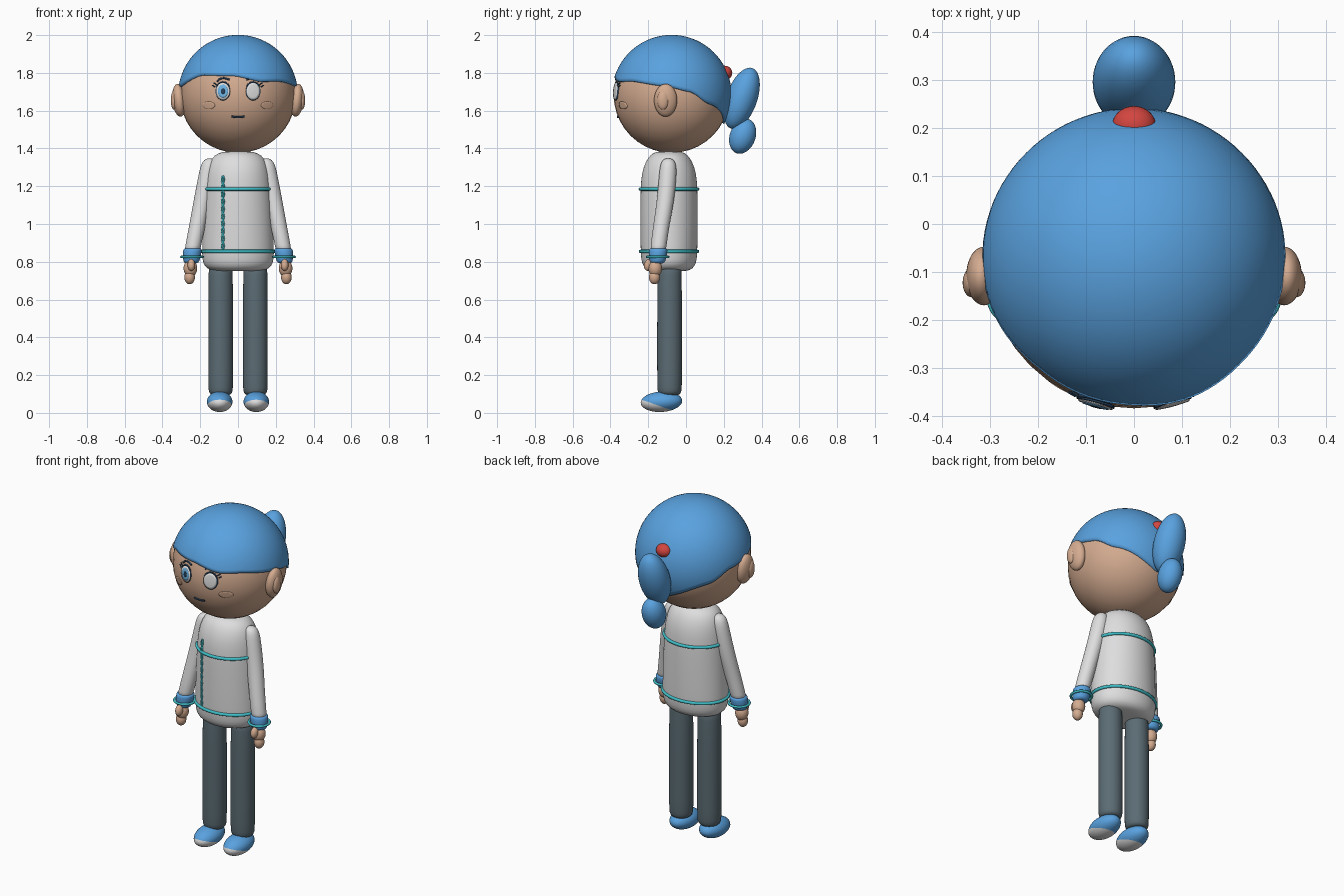
import bpy, bmesh, math
from math import sin, cos, pi, sqrt, radians
from mathutils import Vector, Matrix

cube = bpy.data.objects.get("Cube")
if cube:
    bpy.data.objects.remove(cube)


def material(name, r, g, b):
    m = bpy.data.materials.new(name)
    m.use_nodes = True
    m.diffuse_color = (r, g, b, 1)
    m.node_tree.nodes["Principled BSDF"].inputs["Base Color"].default_value = (r, g, b, 1)
    return m


BLUE = material("hair blue", 0.10, 0.36, 0.74)
SKIN = material("skin", 0.66, 0.41, 0.28)
SHIRT = material("shirt white", 0.73, 0.73, 0.74)
SLATE = material("trouser slate", 0.105, 0.15, 0.175)
TEAL = material("trim teal", 0.05, 0.52, 0.58)
RED = material("bobble red", 0.65, 0.06, 0.05)
NAVY = material("line navy", 0.02, 0.05, 0.10)
IRIS = material("iris blue", 0.16, 0.46, 0.78)

HEAD = Vector((0, -0.076, 1.684))
HEAD_R = 0.307
SIDES = ((-1, "right"), (1, "left"))


def finish(name, bm, *mats, subsurf=0):
    bmesh.ops.recalc_face_normals(bm, faces=bm.faces[:])
    for f in bm.faces:
        f.smooth = True
    mesh = bpy.data.meshes.new(name)
    bm.to_mesh(mesh)
    bm.free()
    ob = bpy.data.objects.new(name, mesh)
    bpy.context.collection.objects.link(ob)
    for m in mats:
        mesh.materials.append(m)
    if subsurf:
        mod = ob.modifiers.new("smooth", "SUBSURF")
        mod.levels = mod.render_levels = subsurf
    return ob


def ball_mesh(centre, radii, tilt=0, roll=0, seg=40):
    bm = bmesh.new()
    bmesh.ops.create_uvsphere(bm, u_segments=seg, v_segments=seg // 2, radius=1)
    turn = Matrix.Rotation(roll, 4, 'Y') @ Matrix.Rotation(tilt, 4, 'X')
    bm.transform(Matrix.Translation(centre) @ turn @ Matrix.Diagonal((*radii, 1)))
    return bm


def ball(name, centre, radii, mat, tilt=0, roll=0):
    return finish(name, ball_mesh(centre, radii, tilt, roll), mat)


def loft(name, rings, mat, seg=28, subsurf=1):
    """Skin level elliptical rings given as (x, y, z, rx, ry)."""
    bm = bmesh.new()
    rows = [[bm.verts.new((x + rx * cos(2 * pi * i / seg), y + ry * sin(2 * pi * i / seg), z))
             for i in range(seg)] for x, y, z, rx, ry in rings]
    for a, b in zip(rows, rows[1:]):
        for i in range(seg):
            j = (i + 1) % seg
            bm.faces.new((a[i], a[j], b[j], b[i]))
    bm.faces.new(rows[0])
    bm.faces.new(rows[-1])
    return finish(name, bm, mat, subsurf=subsurf)


def tube(name, points, radius, mat, closed=False):
    cu = bpy.data.curves.new(name, 'CURVE')
    cu.dimensions = '3D'
    cu.bevel_depth = radius
    cu.bevel_resolution = 2
    cu.use_fill_caps = True
    sp = cu.splines.new('POLY')
    sp.points.add(len(points) - 1)
    for p, co in zip(sp.points, points):
        p.co = (*co, 1)
    sp.use_cyclic_u = closed
    cu.materials.append(mat)
    ob = bpy.data.objects.new(name, cu)
    bpy.context.collection.objects.link(ob)
    return ob


def ring(name, centre, rx, ry, radius, mat):
    x, y, z = centre
    tube(name, [(x + rx * cos(a * pi / 32), y + ry * sin(a * pi / 32), z)
                for a in range(64)], radius, mat, True)


def on_face(x, z, lift):
    r = HEAD_R + lift
    return (x, HEAD.y - sqrt(r * r - x * x - (z - HEAD.z) ** 2), z)


def face_disc(name, x, z, rx, rz, lift, mat, seg=32, rows=4):
    """Thin oval plate that follows the head."""
    bm = bmesh.new()
    mid = bm.verts.new(on_face(x, z, lift))
    prev = None
    for k in range(1, rows + 2):
        t, h = (min(k, rows) / rows, lift if k <= rows else -0.002)
        cur = [bm.verts.new(on_face(x + rx * t * cos(2 * pi * i / seg),
                                    z + rz * t * sin(2 * pi * i / seg), h)) for i in range(seg)]
        for i in range(seg):
            j = (i + 1) % seg
            bm.faces.new((prev[i], prev[j], cur[j], cur[i]) if prev else (mid, cur[i], cur[j]))
        prev = cur
    return finish(name, bm, mat)


def face_line(name, pts, radius, mat):
    tube(name, [on_face(x, z, 0.002) for x, z in pts], radius, mat)


# Head
ball("head", HEAD, (HEAD_R,) * 3, SKIN)

# Hair cap: a shell whose hem height changes around the head (degrees from the front, height)
HEM = ((-180, 1.53), (-130, 1.634), (-108, 1.70), (-80, 1.727), (-40, 1.79), (-5, 1.787),
       (25, 1.755), (45, 1.757), (84, 1.73), (108, 1.70), (130, 1.634), (180, 1.53))


def hem(deg):
    for (a, za), (b, zb) in zip(HEM, HEM[1:]):
        if deg <= b:
            t = (deg - a) / (b - a)
            return za + (zb - za) * (t + t * t * (3 - 2 * t)) / 2


HAIR_R, COLS, ROWS = 0.317, 96, 24
bm = bmesh.new()
top = bm.verts.new(HEAD + Vector((0, 0, HAIR_R)))
cols = []
for i in range(COLS):
    a = radians(-180 + 360 * i / COLS)
    end = math.acos((hem(math.degrees(a)) - HEAD.z) / HAIR_R)
    steps = [(HAIR_R, end * k / ROWS) for k in range(1, ROWS + 1)] + [(HEAD_R - 0.005, end)]
    cols.append([bm.verts.new(HEAD + r * Vector((sin(t) * sin(a), -sin(t) * cos(a), cos(t))))
                 for r, t in steps])
for i in range(COLS):
    p, q = cols[i], cols[(i + 1) % COLS]
    bm.faces.new((top, p[0], q[0]))
    for k in range(ROWS):
        bm.faces.new((p[k], p[k + 1], q[k + 1], q[k]))
finish("hair_cap", bm, BLUE)

# Ponytail and bobble
ball("ponytail_upper", (0, 0.295, 1.665), (0.086, 0.082, 0.17), BLUE, tilt=-0.34)
ball("ponytail_lower", (0, 0.30, 1.465), (0.064, 0.068, 0.096), BLUE, tilt=-0.35)
ball("hair_bobble", (0, 0.205, 1.80), (0.045, 0.04, 0.038), RED)

# Face
for s, side in SIDES:
    x = 0.08 * s
    face_disc(side + "_eye_rim", x, 1.703, 0.039, 0.049, 0.004, NAVY)
    face_disc(side + "_eye_white", x, 1.703, 0.035, 0.045, 0.007, SHIRT)
    face_disc(side + "_cheek", 0.155 * s, 1.628, 0.033, 0.02, 0.003, SKIN)
    face_line(side + "_eyebrow", [(s * a, b) for a, b in
              ((0.112, 1.755), (0.095, 1.769), (0.075, 1.773), (0.045, 1.765))], 0.005, NAVY)
    for k, (a, b) in enumerate(((0.115, 1.738), (0.122, 1.725))):
        face_line(f"{side}_lash_{k + 1}", [(s * a, b), (s * (a + 0.014), b + 0.01)], 0.003, NAVY)
    face_line(side + "_upper_lid", [(x + 0.039 * cos(t * pi / 12), 1.705 + 0.047 * sin(t * pi / 12))
                                    for t in range(2, 11)], 0.004, NAVY)
face_disc("right_iris", -0.08, 1.703, 0.027, 0.035, 0.0085, IRIS)
face_disc("right_pupil", -0.08, 1.703, 0.011, 0.015, 0.0095, NAVY)
face_line("mouth", [(-0.034, 1.57), (-0.015, 1.566), (0.015, 1.566), (0.034, 1.57)], 0.005, NAVY)

# Torso with hoops and a braided cord down the front
TORSO_Y = -0.09
loft("torso", [(0, TORSO_Y, z, rx, ry) for z, rx, ry in (
    (0.75, 0.08, 0.06), (0.752, 0.145, 0.11), (0.775, 0.178, 0.137), (0.81, 0.19, 0.148),
    (0.87, 0.191, 0.151), (1.05, 0.184, 0.152), (1.19, 0.177, 0.151), (1.27, 0.168, 0.145),
    (1.33, 0.152, 0.124), (1.365, 0.125, 0.10), (1.383, 0.085, 0.07), (1.386, 0.03, 0.03))], SHIRT, 40)
ring("chest_hoop", (0, TORSO_Y, 1.185), 0.177, 0.152, 0.009, TEAL)
ring("hem_hoop", (0, TORSO_Y, 0.855), 0.191, 0.151, 0.009, TEAL)
for s, side in SIDES:
    cord = []
    for k in range(61):
        z = 0.865 + 0.39 * k / 60
        x = -0.08 + s * 0.006 * sin(k * pi / 6)
        cord.append((x, TORSO_Y - 0.15 * sqrt(1 - (x / 0.182) ** 2) + max(0, z - 1.2) * 0.1, z))
    tube(side + "_cord_strand", cord, 0.005, TEAL)

for s, side in SIDES:
    # Ear
    ball(side + "_ear", (0.312 * s, -0.108, 1.655), (0.036, 0.061, 0.087), SKIN, roll=0.1 * s)
    ball(side + "_inner_ear", (0.338 * s, -0.122, 1.655), (0.018, 0.03, 0.05), SKIN)

    # Sleeve, cuff and bracelet
    loft(side + "_sleeve", [(s * x, y, z, r, r) for x, y, z, r in (
        (0.148, -0.094, 1.348, 0.012), (0.150, -0.094, 1.340, 0.030), (0.154, -0.094, 1.315, 0.043),
        (0.162, -0.096, 1.26, 0.047), (0.190, -0.108, 1.12, 0.046), (0.214, -0.13, 1.0, 0.043),
        (0.240, -0.147, 0.87, 0.042), (0.243, -0.148, 0.85, 0.040))], SHIRT)
    loft(side + "_cuff", [(s * x, y, z, r, r) for x, y, z, r in (
        (0.240, -0.147, 0.872, 0.040), (0.240, -0.147, 0.868, 0.049), (0.243, -0.148, 0.85, 0.050),
        (0.247, -0.152, 0.80, 0.044), (0.248, -0.153, 0.79, 0.032))], BLUE)
    ring(side + "_bracelet", (0.244 * s, -0.150, 0.826), 0.056, 0.056, 0.007, TEAL)

    # Hand
    ball(side + "_palm", (0.252 * s, -0.163, 0.765), (0.036, 0.036, 0.045), SKIN)
    ball(side + "_fingers", (0.256 * s, -0.167, 0.718), (0.028, 0.029, 0.037), SKIN)
    ball(side + "_thumb", (0.247 * s, -0.198, 0.783), (0.020, 0.024, 0.032), SKIN, tilt=-0.3)

    # Trouser leg
    loft(side + "_leg", [(0.092 * s, -0.087, z, r, r) for z, r in (
        (0.093, 0.03), (0.095, 0.055), (0.115, 0.064), (0.14, 0.066), (0.45, 0.066),
        (0.78, 0.065), (0.80, 0.06))], SLATE)

    # Shoe, split by a slanted plane into upper and sole
    bm = ball_mesh((0.097 * s, -0.130, 0.059), (0.068, 0.110, 0.054), tilt=0.06)
    at, up = Vector((0, -0.19, 0.054)), Vector((0, 0.35, 1)).normalized()
    bmesh.ops.bisect_plane(bm, geom=bm.verts[:] + bm.edges[:] + bm.faces[:],
                           plane_co=at, plane_no=up, dist=1e-5)
    for f in bm.faces:
        f.material_index = int((f.calc_center_median() - at).dot(up) < 0)
    finish(side + "_shoe", bm, BLUE, SHIRT)
